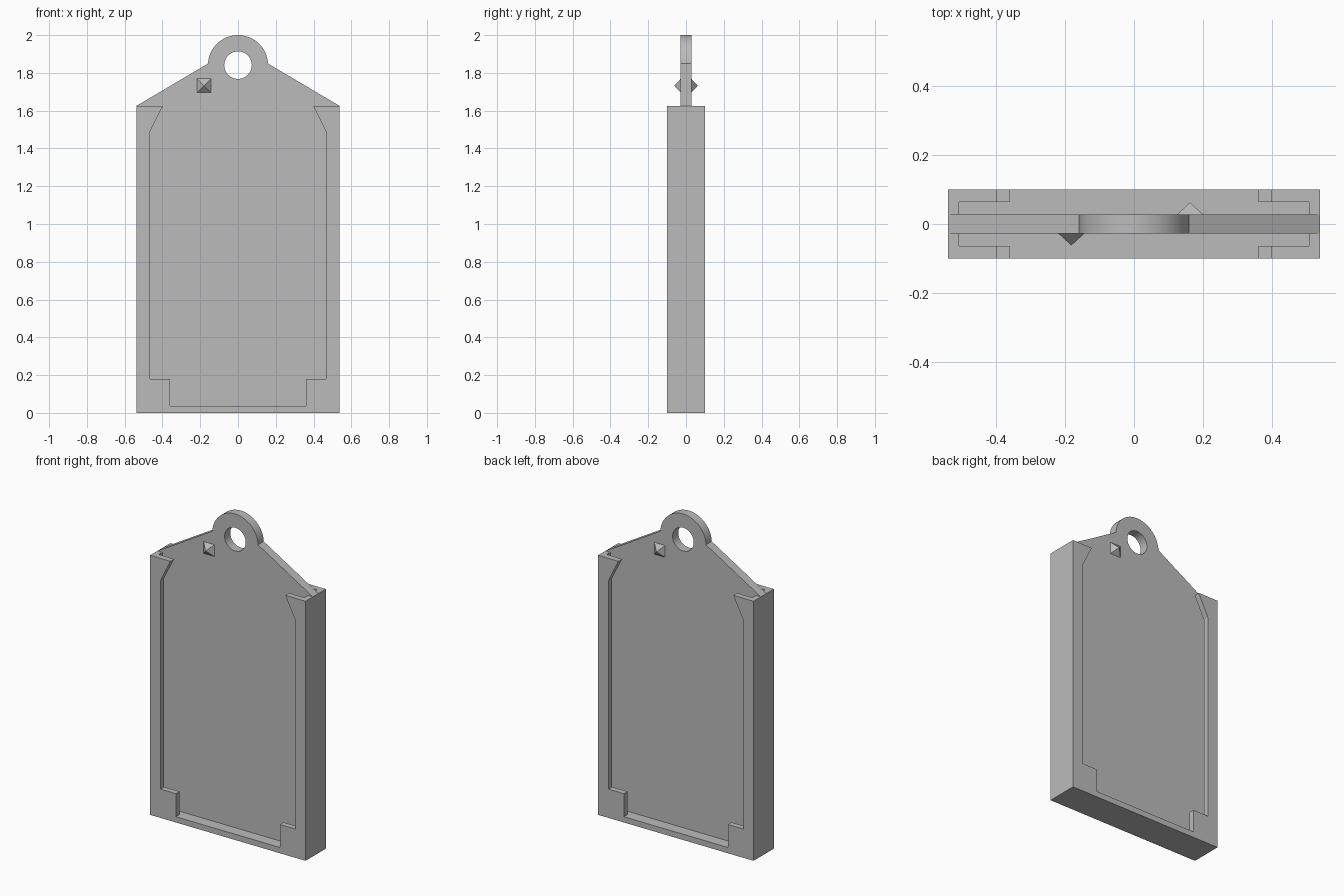
import bpy, bmesh
from math import sin, cos, pi, radians

if "Cube" in bpy.data.objects:
    bpy.data.objects.remove(bpy.data.objects["Cube"], do_unlink=True)

grey = bpy.data.materials.new("plain grey")
grey.use_nodes = True
grey.diffuse_color = (0.5, 0.5, 0.5, 1)
grey.node_tree.nodes["Principled BSDF"].inputs["Base Color"].default_value = (0.5, 0.5, 0.5, 1)

HALF_W, SHOULDER = 0.538, 1.625     # holder half width and height of its sides
PLATE, SLOT, OUTER = 0.028, 0.064, 0.1   # half depths of plate, card slot and lip
RING_Z, RING_R, HOLE_R = 1.841, 0.159, 0.073


def add_object(name, bm):
    bmesh.ops.recalc_face_normals(bm, faces=bm.faces)
    mesh = bpy.data.meshes.new(name)
    bm.to_mesh(mesh)
    bm.free()
    mesh.materials.append(grey)
    obj = bpy.data.objects.new(name, mesh)
    bpy.context.collection.objects.link(obj)
    return obj


def prism(name, outline, y0, y1):
    """Extrude an x-z outline from y0 to y1."""
    bm = bmesh.new()
    face = bm.faces.new([bm.verts.new((x, y0, z)) for x, z in outline])
    ext = bmesh.ops.extrude_face_region(bm, geom=[face])["geom"]
    moved = [v for v in ext if isinstance(v, bmesh.types.BMVert)]
    bmesh.ops.translate(bm, verts=moved, vec=(0, y1 - y0, 0))
    return add_object(name, bm)


def mirrored(half):
    """Close a right-hand half outline with its mirror image."""
    return half + [(-x, z) for x, z in reversed(half)]


def arc(radius, start, end, count):
    angles = [start + (end - start) * i / count for i in range(count + 1)]
    return [(radius * cos(a), RING_Z + radius * sin(a)) for a in angles]


def cut(target, cutter):
    cutter.hide_render = True
    mod = target.modifiers.new("cut", "BOOLEAN")
    mod.operation = "DIFFERENCE"
    mod.solver = "EXACT"
    mod.object = cutter
    bpy.context.view_layer.objects.active = target
    bpy.ops.object.modifier_apply(modifier=mod.name)
    bpy.data.objects.remove(cutter, do_unlink=True)


# Full silhouette: box, sloped shoulders and hanging ring
outline = [(-HALF_W, SHOULDER), (-HALF_W, 0), (HALF_W, 0), (HALF_W, SHOULDER)]
outline += arc(RING_R, radians(3), radians(177), 40)
holder = prism("card_holder", outline, -OUTER, OUTER)

# Ring hole
cut(holder, prism("hole_cutter", arc(HOLE_R, 0, 2 * pi, 40)[:-1], -0.2, 0.2))

# Card slot and lip opening on both faces; each also clears the space above the shoulders
above = [(0.7, SHOULDER), (0.7, 2.2)]
slot = mirrored([(0.505, 0.036), (0.505, SHOULDER)] + above)
window = mirrored([(0.36, 0.036), (0.36, 0.18), (0.467, 0.18), (0.467, 1.487),
                   (0.398, SHOULDER)] + above)
for side in (-1, 1):
    cut(holder, prism("slot_cutter", slot, side * PLATE, side * SLOT))
    cut(holder, prism("window_cutter", window, side * 0.05, side * 0.2))

# Smooth ring, crisp edges elsewhere
bpy.ops.object.select_all(action="DESELECT")
holder.select_set(True)
bpy.context.view_layer.objects.active = holder
bpy.ops.object.shade_smooth_by_angle(angle=radians(25))

# Pyramid studs, one on each face
for name, x, side in (("front_stud", -0.181, -1), ("back_stud", 0.162, 1)):
    bm = bmesh.new()
    s, z = 0.037, 1.732
    base = [bm.verts.new((x + dx, side * PLATE, z + dz))
            for dx, dz in ((-s, -s), (s, -s), (s, s), (-s, s))]
    tip = bm.verts.new((x, side * 0.062, z))
    bm.faces.new(base)
    for i in range(4):
        bm.faces.new((base[i], base[(i + 1) % 4], tip))
    add_object(name, bm)
